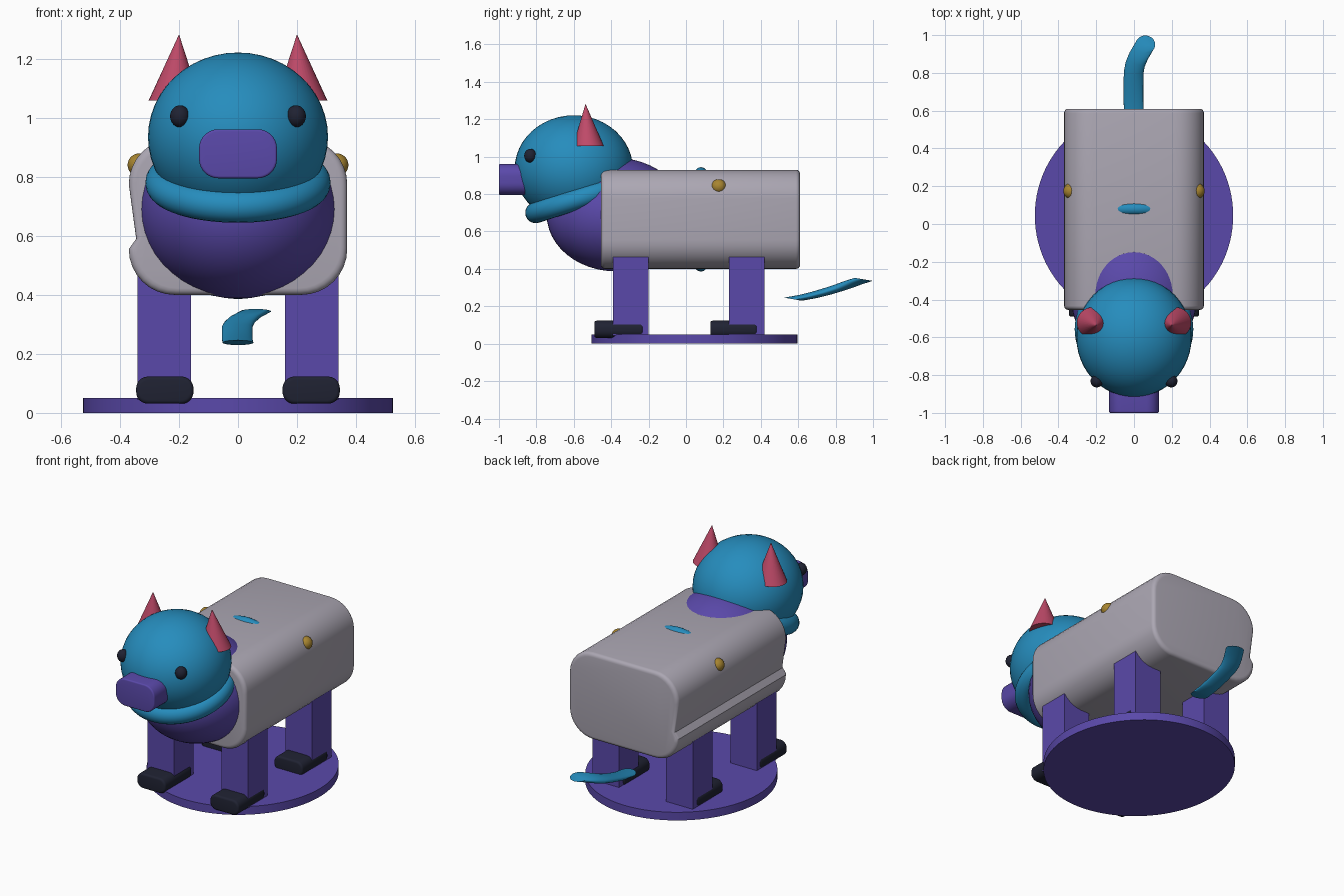
import bpy, bmesh, math
from mathutils import Vector, Matrix

if "Cube" in bpy.data.objects:
    bpy.data.objects.remove(bpy.data.objects["Cube"])


def material(name, rgb):
    m = bpy.data.materials.new(name)
    m.diffuse_color = (*rgb, 1)
    m.use_nodes = True
    m.node_tree.nodes["Principled BSDF"].inputs["Base Color"].default_value = m.diffuse_color
    return m


BLUE = material("blue", (0.019, 0.265, 0.51))
PURPLE = material("purple", (0.102, 0.066, 0.40))
GREY = material("warm grey", (0.41, 0.385, 0.45))
PINK = material("rose", (0.52, 0.068, 0.14))
GOLD = material("gold", (0.39, 0.235, 0.03))
DARK = material("near black", (0.014, 0.016, 0.032))


def finish(name, bm, mat, angle=35):
    bmesh.ops.recalc_face_normals(bm, faces=bm.faces)
    for f in bm.faces:
        f.smooth = True
    me = bpy.data.meshes.new(name)
    bm.to_mesh(me)
    bm.free()
    me.set_sharp_from_angle(angle=math.radians(angle))
    me.materials.append(mat)
    ob = bpy.data.objects.new(name, me)
    bpy.context.collection.objects.link(ob)
    return ob


def loft(name, rings, mat, angle=35):
    """Skin a row of equal closed rings and cap both ends."""
    bm = bmesh.new()
    rows = [[bm.verts.new(p) for p in r] for r in rings]
    n = len(rows[0])
    for a, b in zip(rows, rows[1:]):
        for i in range(n):
            j = (i + 1) % n
            bm.faces.new((a[i], a[j], b[j], b[i]))
    bm.faces.new(rows[0])
    bm.faces.new(rows[-1])
    return finish(name, bm, mat, angle)


def ellipsoid(name, loc, radii, mat):
    bm = bmesh.new()
    bmesh.ops.create_uvsphere(bm, u_segments=48, v_segments=24, radius=1,
                              matrix=Matrix.Translation(loc) @ Matrix.Diagonal((*radii, 1)))
    return finish(name, bm, mat)


def box(name, lo, hi, mat):
    lo, hi = Vector(lo), Vector(hi)
    bm = bmesh.new()
    bmesh.ops.create_cube(bm, size=1, matrix=Matrix.Translation((lo + hi) / 2)
                          @ Matrix.Diagonal((*(hi - lo), 1)))
    return finish(name, bm, mat)


def torus(name, loc, tilt, major, minor, mat):
    bm = bmesh.new()
    n, k = 64, 20
    rows = []
    m = Matrix.Translation(loc) @ Matrix.Rotation(tilt, 4, 'X')
    for i in range(n):
        a = 2 * math.pi * i / n
        row = []
        for j in range(k):
            b = 2 * math.pi * j / k
            r = major + minor * math.cos(b)
            row.append(bm.verts.new(m @ Vector((r * math.cos(a), r * math.sin(a), minor * math.sin(b)))))
        rows.append(row)
    for i in range(n):
        p, q = rows[i], rows[(i + 1) % n]
        for j in range(k):
            l = (j + 1) % k
            bm.faces.new((p[j], p[l], q[l], q[j]))
    return finish(name, bm, mat)


def rounded_bar(name, cx, cz, hx, hz, r, y0, y1, bevel, mat, groove=None):
    """Rounded rectangle in x and z, run along y with softened ends."""
    prof = []
    for q, (sx, sz) in enumerate([(1, 1), (-1, 1), (-1, -1), (1, -1)]):
        if q == 2 and groove:
            prof.append(groove)
        for i in range(9):
            a = math.pi / 2 * (q + i / 8)
            prof.append((sx * (hx - r) + r * math.cos(a), sz * (hz - r) + r * math.sin(a)))
    rings = []
    steps = [(1 - math.sin(t * math.pi / 8), 1 - math.cos(t * math.pi / 8)) for t in range(5)]
    ends = [(y0 + bevel * (1 - s[0]), s[1]) for s in steps]
    # depth from the end and matching inset along a quarter circle
    ends = [(y0 + bevel * (1 - math.cos(t * math.pi / 8)), bevel * (1 - math.sin(t * math.pi / 8)))
            for t in range(5)]
    ends += [(y0 + y1 - y, d) for y, d in reversed(ends)]
    for y, d in ends:
        rings.append([(cx + x * (hx - d) / hx, y, cz + z * (hz - d) / hz) for x, z in prof])
    return loft(name, rings, mat)


def circle(c, rx, ry, tilt=0.0, n=64):
    return [(c[0] + rx * math.cos(2 * math.pi * i / n),
             c[1] + ry * math.sin(2 * math.pi * i / n),
             c[2] - tilt * ry * math.sin(2 * math.pi * i / n)) for i in range(n)]


# Stand
loft("base_disc", [circle((0, 0.045, z), 0.525, 0.55, n=96) for z in (0, 0.05)], PURPLE)

# Barrel body with a shallow groove low on one flank
rounded_bar("body", 0, 0.665, 0.37, 0.265, 0.155, -0.455, 0.61, 0.022, GREY,
            groove=(-0.345, -0.075))

# Chest, head and collar
ellipsoid("chest", (0, -0.375, 0.69), (0.335, 0.37, 0.303), PURPLE)
ellipsoid("head", (0, -0.6, 0.935), (0.305, 0.316, 0.286), BLUE)
torus("collar", (0, -0.558, 0.78), math.radians(18), 0.258, 0.056, BLUE)

# Snout
rounded_bar("snout", 0, 0.878, 0.132, 0.083, 0.065, -1.0, -0.75, 0.008, PURPLE)

# Band inside the body that just breaks through above and below
torus("girth_band", (0, 0.08, 0.665), math.pi / 2, 0.245, 0.034, BLUE)

# Mirrored parts
for side, s in (("right", 1), ("left", -1)):
    ellipsoid("eye_" + side, (s * 0.197, -0.832, 1.005), (0.033, 0.033, 0.037), DARK)
    ellipsoid("stud_" + side, (s * 0.335, 0.175, 0.84), (0.039, 0.041, 0.039), GOLD)
    loft("ear_" + side, [circle((s * 0.215, -0.522, 1.058), 0.088, 0.082, n=32),
                         circle((s * 0.2, -0.537, 1.28), 0.001, 0.001, n=32)], PINK)
    for end, y0, y1, f0, f1 in (("front", -0.39, -0.2, -0.49, -0.23),
                                ("back", 0.23, 0.42, 0.13, 0.38)):
        x0, x1 = sorted((s * 0.16, s * 0.34))
        box(f"leg_{end}_{side}", (x0, y0, 0.045), (x1, y1, 0.47), PURPLE)
        rounded_bar(f"foot_{end}_{side}", s * 0.248, 0.077, 0.097, 0.046, 0.04,
                    f0, f1, 0.012, DARK)

# Flattened tail, swept with nearly level discs
path = [(0, 0.572, 0.238), (-0.003, 0.65, 0.252), (-0.003, 0.73, 0.272), (-0.002, 0.8, 0.293),
        (0.006, 0.845, 0.308), (0.025, 0.89, 0.325), (0.06, 0.95, 0.344)]
loft("tail", [circle(p, 0.052, 0.048, 0.17, 32) for p in path], BLUE, 50)
